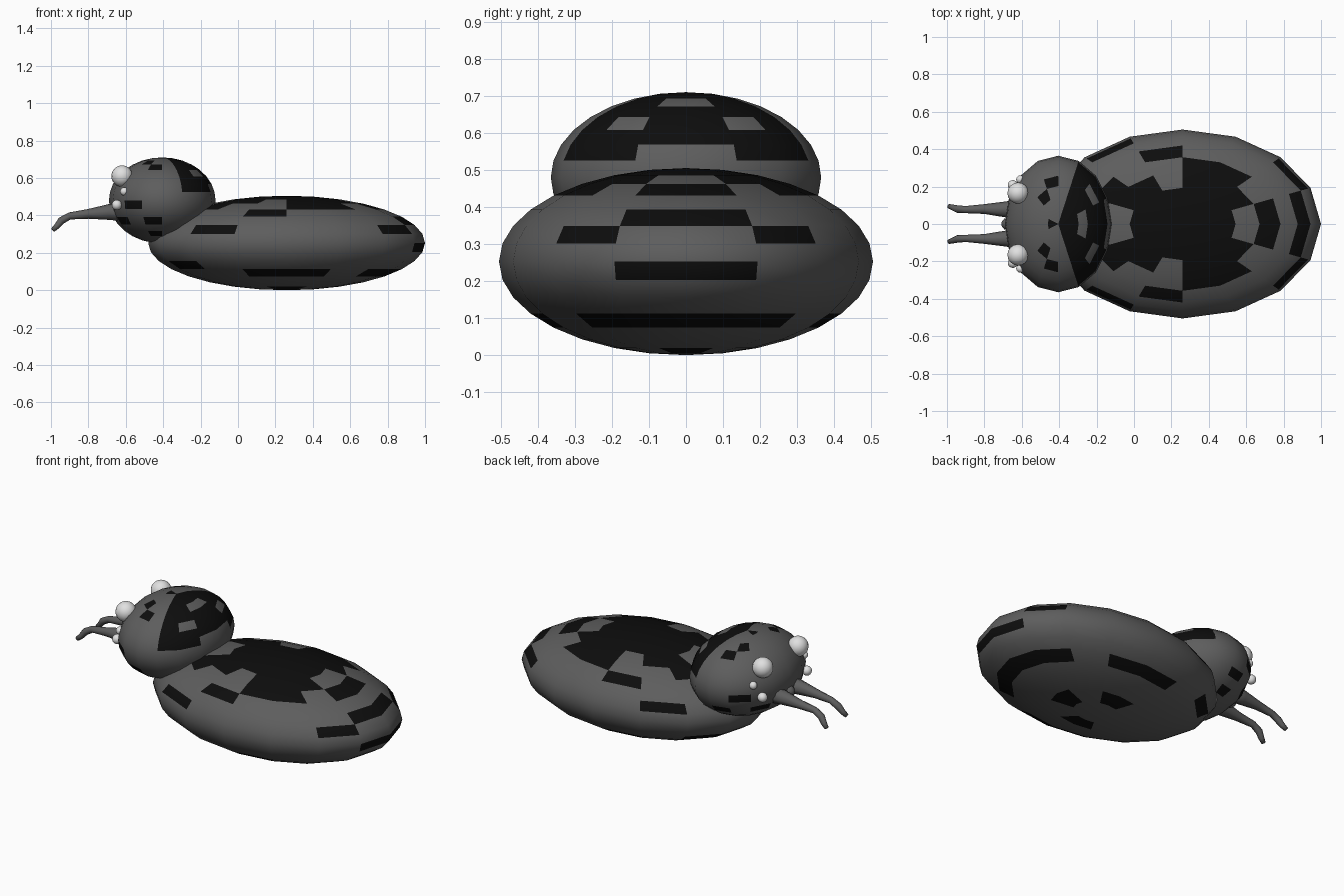
import bpy, bmesh, math
from mathutils import Vector, Matrix

if "Cube" in bpy.data.objects:
    bpy.data.objects.remove(bpy.data.objects["Cube"])


def material(name, value):
    m = bpy.data.materials.new(name)
    m.diffuse_color = (value, value, value, 1)
    m.use_nodes = True
    m.node_tree.nodes["Principled BSDF"].inputs["Base Color"].default_value = m.diffuse_color
    return m


GREY = material("charcoal grey", 0.11)
BLACK = material("near black", 0.004)
WHITE = material("pale grey", 0.75)


def finish(bm, name, mats):
    for f in bm.faces:
        f.smooth = True
    bmesh.ops.recalc_face_normals(bm, faces=bm.faces)
    me = bpy.data.meshes.new(name)
    bm.to_mesh(me)
    bm.free()
    for m in mats:
        me.materials.append(m)
    ob = bpy.data.objects.new(name, me)
    bpy.context.collection.objects.link(ob)
    return ob


def ellipsoid(name, centre, radii, mats, rule=None, seg=16, rings=16):
    """UV sphere; rule(row from top, column from +x, mirrored in y) picks the material."""
    bm = bmesh.new()
    bmesh.ops.create_uvsphere(bm, u_segments=seg, v_segments=rings, radius=1)
    if rule:
        for f in bm.faces:
            c = f.calc_center_median()
            lat = math.atan2(c.z, math.hypot(c.x, c.y))
            row = min(15, int((math.pi / 2 - lat) / math.pi * 16))
            col = min(7, int(abs(math.atan2(c.y, c.x)) / math.pi * 8))
            f.material_index = int(rule(row, col))
    bmesh.ops.transform(bm, verts=bm.verts,
                        matrix=Matrix.Translation(centre) @ Matrix.Diagonal((*radii, 1)))
    return finish(bm, name, mats)


# Abdomen: dark columns for each latitude row
abdomen_spots = {0: range(8), 1: range(8), 2: (1, 2, 3, 5, 6), 3: (0, 2, 3, 6),
                 4: (4,), 5: (0,), 6: (1, 5), 8: (0,), 10: (6,),
                 11: (0, 1, 3, 4), 14: (0, 3, 4)}
ellipsoid("abdomen", (0.26, 0, 0.2525), (0.74, 0.505, 0.2525), (GREY, BLACK),
          lambda r, c: c in abdomen_spots.get(r, ()))

# Head: dark cap at the back with grey spots, grey face with dark spots
cap_holes = {(2, 0), (4, 1), (6, 0)}
face_spots = {(0, 7), (2, 5), (3, 4), (8, 5), (10, 4), (10, 6), (12, 4)}
ellipsoid("head", (-0.405, 0, 0.48), (0.285, 0.365, 0.23), (GREY, BLACK),
          lambda r, c: (r, c) in face_spots or (c < 3 and r < 7 and (r, c) not in cap_holes))

# Fang path: x, y, z, radius
fang = [(-0.58, 0.08, 0.42, 0.055), (-0.69, 0.078, 0.418, 0.042), (-0.80, 0.08, 0.408, 0.026),
        (-0.90, 0.077, 0.397, 0.019), (-0.945, 0.08, 0.372, 0.020),
        (-0.968, 0.088, 0.342, 0.016), (-0.99, 0.095, 0.322, 0.012)]


def tube(name, path, sides=8):
    bm = bmesh.new()
    pts = [Vector(p[:3]) for p in path]
    loops = []
    for i, p in enumerate(pts):
        d = (pts[min(i + 1, len(pts) - 1)] - pts[max(i - 1, 0)]).normalized()
        a = d.cross(Vector((0, 1, 0))).normalized()
        b = d.cross(a)
        loops.append([bm.verts.new(p + path[i][3] * (a * math.cos(t) + b * math.sin(t)))
                      for t in (2 * math.pi * k / sides for k in range(sides))])
    for l, m in zip(loops, loops[1:]):
        for k in range(sides):
            n = (k + 1) % sides
            bm.faces.new((l[k], l[n], m[n], m[k]))
    bm.faces.new(loops[0])
    bm.faces.new(loops[-1])
    return finish(bm, name, (GREY,))


# Mirrored eyes and fangs
eyes = [("main_eye", -0.62, 0.165, 0.61, 0.057), ("upper_side_eye", -0.608, 0.238, 0.528, 0.022),
        ("lower_side_eye", -0.648, 0.208, 0.456, 0.027)]
for side, s in (("left", -1), ("right", 1)):
    for name, x, y, z, r in eyes:
        ellipsoid(f"{side}_{name}", (x, y * s, z), (r, r, r), (WHITE,))
    tube(f"{side}_fang", [(x, y * s, z, r) for x, y, z, r in fang])

# Mouth nub between the fangs
ellipsoid("mouth", (-0.67, 0, 0.42), (0.04, 0.035, 0.035), (GREY,), seg=10, rings=8)
